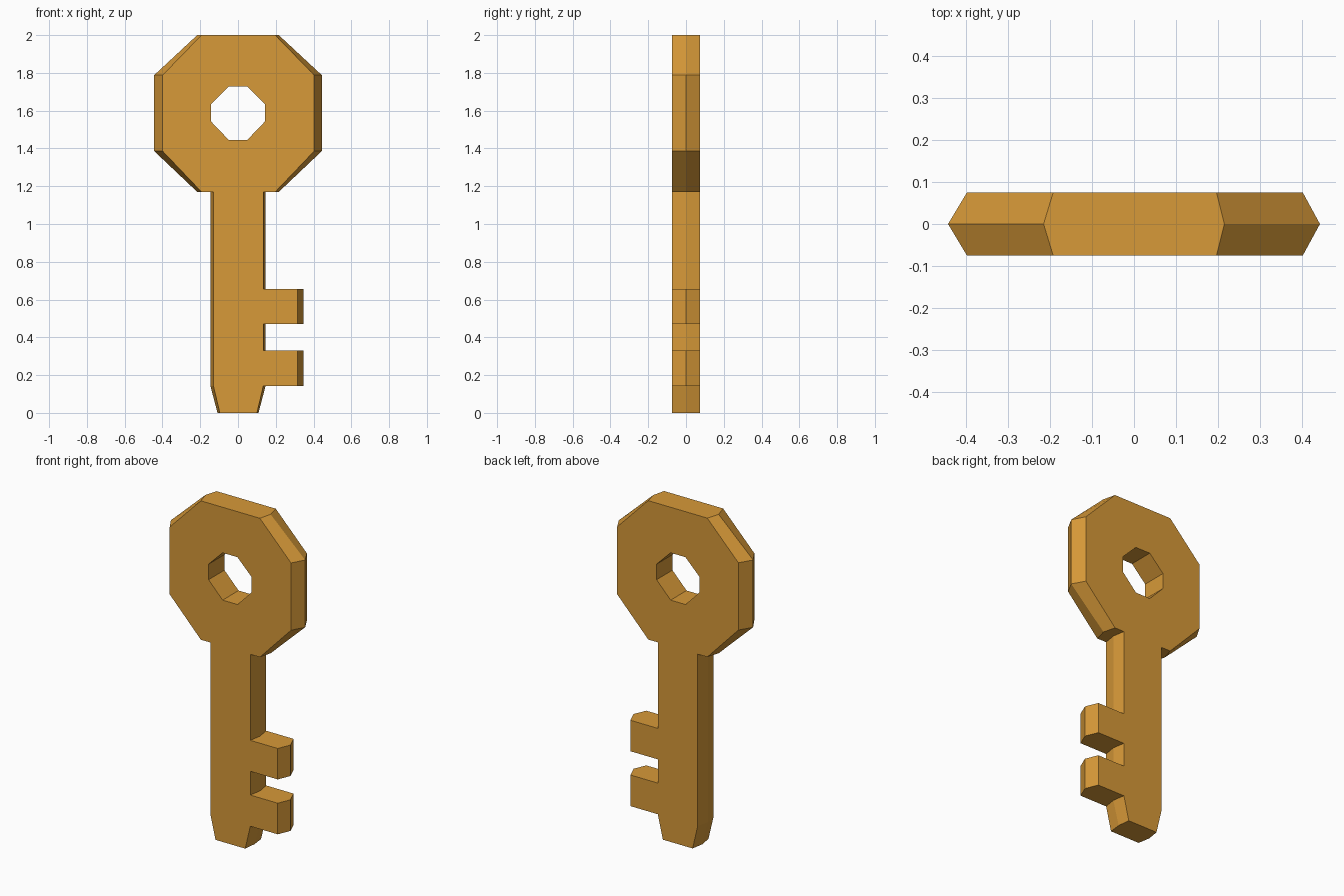
import bpy, bmesh

if "Cube" in bpy.data.objects:
    bpy.data.objects.remove(bpy.data.objects["Cube"])

HALF = 0.075     # half thickness
BULGE = 1.107    # sideways growth of the rim at mid thickness

def octagon(wide, narrow, bottom, low, high, top):
    right = [(narrow, bottom), (wide, low), (wide, high), (narrow, top)]
    return right + [(-x, z) for x, z in reversed(right)]

# Outline: bow octagon, then shaft, tip and the two teeth
outline = octagon(0.401, 0.195, 1.17, 1.386, 1.788, 2.0)
outline += [(-0.132, 1.17), (-0.132, 0.143), (-0.098, 0), (0.098, 0), (0.132, 0.143)]
for low, high in ((0.143, 0.329), (0.471, 0.656)):
    if low > 0.2:
        outline.append((0.132, low))
    outline += [(0.313, low), (0.313, high), (0.132, high)]
outline.append((0.132, 1.17))
hole = octagon(0.142, 0.049, 1.445, 1.542, 1.635, 1.728)

bm = bmesh.new()

def loop(points, y, scale=1.0, shift=0.0):
    return [bm.verts.new((x * scale + shift, y, z)) for x, z in points]

def bridge(a, b):
    n = len(a)
    for i in range(n):
        j = (i + 1) % n
        bm.faces.new((a[i], a[j], b[j], b[i]))

# Outer rim with a ridge along the middle, and a straight hole
front = loop(outline, -HALF, shift=0.002)
middle = loop(outline, 0, BULGE)
back = loop(outline, HALF, shift=0.002)
bridge(front, middle)
bridge(middle, back)
hole_front, hole_back = loop(hole, -HALF), loop(hole, HALF)
bridge(hole_front, hole_back)

# Flat faces front and back
for o, h in ((front, hole_front), (back, hole_back)):
    for i in range(7):                                    # bow ring
        bm.faces.new((o[i], o[i + 1], h[i + 1], h[i]))
    bm.faces.new((o[7], o[8], o[20], o[0], h[0], h[7]))   # bow meets shaft
    bm.faces.new([o[i] for i in (8, 9, 10, 11, 12, 15, 16, 19, 20)])  # shaft
    bm.faces.new(o[12:16])                                # teeth
    bm.faces.new(o[16:20])
bmesh.ops.recalc_face_normals(bm, faces=bm.faces)
# Merge the coplanar pieces so the flat sides read as one surface
bmesh.ops.dissolve_limit(bm, angle_limit=0.01, verts=[], edges=[
    e for e in bm.edges
    if abs(e.verts[0].co.y) > 0.07 and e.calc_face_angle(1) < 0.01
    and e.verts[0].co.z < 1 and e.verts[1].co.z < 1])

mesh = bpy.data.meshes.new("key")
bm.to_mesh(mesh)
bm.free()
key = bpy.data.objects.new("key", mesh)
bpy.context.collection.objects.link(key)
gold = bpy.data.materials.new("gold")
gold.diffuse_color = (0.68, 0.32, 0.04, 1)
gold.use_nodes = True
gold.node_tree.nodes["Principled BSDF"].inputs["Base Color"].default_value = gold.diffuse_color
mesh.materials.append(gold)
